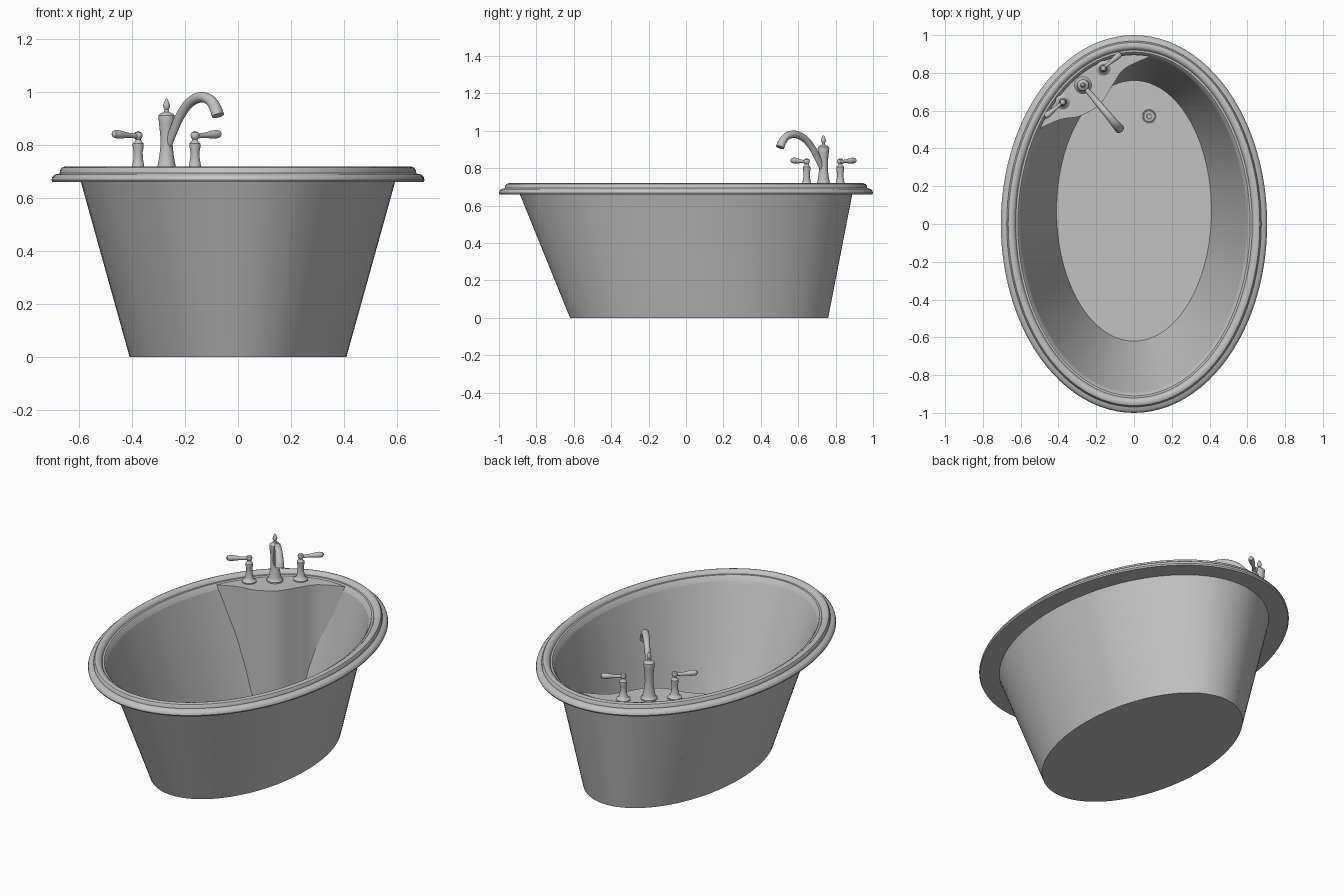
import bpy, bmesh, math
from mathutils import Vector, Matrix

cube = bpy.data.objects.get("Cube")
if cube:
    bpy.data.objects.remove(cube, do_unlink=True)

# One plain grey finish for everything
GREY = (0.54, 0.54, 0.54, 1.0)
mat = bpy.data.materials.new("plain grey")
mat.use_nodes = True
mat.diffuse_color = GREY
bsdf = mat.node_tree.nodes["Principled BSDF"]
bsdf.inputs["Base Color"].default_value = GREY
bsdf.inputs["Roughness"].default_value = 0.5


def loft(name, rings, ring_closed=True, loop=False, cap_start=False, cap_end=False, angle=35):
    """Skin a list of equally long point rows into one object."""
    bm = bmesh.new()
    rows = [[bm.verts.new(p) for p in ring] for ring in rings]
    n = len(rows[0])
    pairs = list(zip(rows, rows[1:])) + ([(rows[-1], rows[0])] if loop else [])
    for a, b in pairs:
        for i in range(n if ring_closed else n - 1):
            j = (i + 1) % n
            bm.faces.new((a[i], a[j], b[j], b[i]))
    if cap_start:
        bm.faces.new(rows[0])
    if cap_end:
        bm.faces.new(rows[-1])
    bmesh.ops.remove_doubles(bm, verts=bm.verts, dist=1e-5)
    bmesh.ops.recalc_face_normals(bm, faces=bm.faces)
    mesh = bpy.data.meshes.new(name)
    bm.to_mesh(mesh)
    bm.free()
    mesh.shade_smooth()
    mesh.set_sharp_from_angle(angle=math.radians(angle))
    mesh.materials.append(mat)
    obj = bpy.data.objects.new(name, mesh)
    bpy.context.collection.objects.link(obj)
    return obj


def ellipse(rx, ry, z, cy=0.0, n=96):
    return [Vector((rx * math.cos(2 * math.pi * i / n), cy + ry * math.sin(2 * math.pi * i / n), z))
            for i in range(n)]


def lathe(name, profile, matrix, n=24):
    rings = [[matrix @ p for p in ellipse(r, r, z, n=n)] for r, z in profile]
    return loft(name, rings, cap_start=True, cap_end=True)


def smooth_path(pts, steps):
    """Catmull-Rom curve through the points."""
    pts = [Vector(p) for p in pts]
    pts = [2 * pts[0] - pts[1]] + pts + [2 * pts[-1] - pts[-2]]
    out = []
    for a, b, c, d in zip(pts, pts[1:], pts[2:], pts[3:]):
        for k in range(steps):
            t = k / steps
            out.append(0.5 * (2 * b + (c - a) * t + (2 * a - 5 * b + 4 * c - d) * t * t
                              + (3 * b - a - 3 * c + d) * t ** 3))
    return out + [pts[-2]]


# Tub wall: an ellipse that widens and shifts as it rises
def wall_size(z):
    t = z / 0.665
    return 0.41 + 0.185 * t, 0.69 + 0.20 * t, 0.07 * (1 - t)


def wall_ring(z):
    rx, ry, cy = wall_size(z)
    return ellipse(rx, ry, z, cy)


loft("tub_shell", [wall_ring(0.67 * i / 6) for i in range(7)], cap_start=True)

# Rolled rim: (distance in from the outer edge, height)
rim = [(0.004, 0.66), (0, 0.668), (0.003, 0.68), (0.012, 0.689), (0.027, 0.692),
       (0.031, 0.694), (0.032, 0.704), (0.039, 0.715), (0.052, 0.72), (0.066, 0.717),
       (0.075, 0.709), (0.079, 0.70), (0.09, 0.70), (0.096, 0.695), (0.111, 0.66)]
loft("rim", [ellipse(0.705 - d, 1.0 - d, z) for d, z in rim], loop=True)

# Corner deck with a wavy front edge, and the panel that drops from it to the floor
DECK_Z = 0.697
edge = smooth_path([(-0.60, 0.45), (-0.51, 0.50), (-0.39, 0.553), (-0.285, 0.572), (-0.18, 0.635),
                    (-0.11, 0.74), (-0.045, 0.825), (0.11, 0.895), (0.22, 0.93)], 40)


def edge_inside(z, n=40):
    """The part of the deck edge lying inside the tub wall at height z."""
    rx, ry, cy = wall_size(z)
    inside = [p for p in edge if (p.x / rx) ** 2 + ((p.y - cy) / ry) ** 2 <= 1]
    last = len(inside) - 1
    return [Vector((*inside[round(last * i / n)], z)) for i in range(n + 1)]


front = edge_inside(DECK_Z)
rx, ry, cy = wall_size(DECK_Z)
a0, a1 = [math.atan2((p.y - cy) / ry, p.x / rx) for p in (front[0], front[-1])]
back = []
for i in range(len(front)):
    a = a0 + (a1 - a0) * i / (len(front) - 1)
    back.append(Vector((rx * math.cos(a), cy + ry * math.sin(a), DECK_Z)))
loft("tap_deck", [front, back], ring_closed=False)
loft("deck_panel", [edge_inside(DECK_Z * (1 - i / 24) + 0.001 * i / 24) for i in range(25)],
     ring_closed=False)

# Drain on the floor
lathe("drain", [(0.052, 0), (0.052, 0.004), (0.036, 0.004), (0.034, 0.002), (0.030, 0.002),
                (0.028, 0.006), (0.014, 0.007), (0.012, 0.005), (0.002, 0.005)],
      Matrix.Translation((0.08, 0.57, 0.001)), 32)

# Tap body with finial
TAP = Vector((-0.27, 0.735, 0))
ACROSS = Vector((0.767, 0.641, 0))     # along the row of taps
OUT = Vector((0.641, -0.767, 0))       # toward the middle of the tub
lathe("tap_body", [(0.045, 0.695), (0.045, 0.704), (0.038, 0.71), (0.034, 0.722), (0.027, 0.76),
                   (0.023, 0.80), (0.024, 0.84), (0.029, 0.885), (0.031, 0.905), (0.030, 0.913),
                   (0.022, 0.92), (0.010, 0.925), (0.007, 0.934), (0.012, 0.943),
                   (0.013, 0.952), (0.008, 0.964), (0.005, 0.973), (0.001, 0.976)],
      Matrix.Translation(TAP))

# Arched spout, widening toward its mouth
arc = smooth_path([(0.0, 0.79), (0.035, 0.845), (0.075, 0.905), (0.13, 0.957), (0.195, 0.981),
                   (0.25, 0.973), (0.285, 0.945), (0.303, 0.912)], 6)
rings = []
for i, p in enumerate(arc):
    tan = (arc[min(i + 1, len(arc) - 1)] - arc[max(i - 1, 0)]).normalized()
    t = i / (len(arc) - 1)
    wide, deep = 0.011 + 0.014 * t, 0.018 + 0.003 * t
    up = OUT * -tan.y + Vector((0, 0, tan.x))
    centre = TAP + OUT * p.x + Vector((0, 0, p.y))
    rings.append([centre + ACROSS * wide * math.cos(2 * math.pi * k / 20)
                  + up * deep * math.sin(2 * math.pi * k / 20) for k in range(20)])
loft("spout", rings, cap_start=True, cap_end=True)

# Two lever handles, mirrored about the spout
stem = [(0.040, 0.695), (0.040, 0.703), (0.030, 0.709), (0.023, 0.72), (0.018, 0.75), (0.017, 0.775),
        (0.021, 0.795), (0.021, 0.806), (0.013, 0.814), (0.010, 0.822), (0.015, 0.829),
        (0.017, 0.838), (0.013, 0.848), (0.002, 0.853)]
lever = [(0.010, 0), (0.009, 0.03), (0.010, 0.05), (0.015, 0.085), (0.016, 0.105),
         (0.013, 0.12), (0.003, 0.126)]
for side, label in ((-1, "right"), (1, "left")):
    pos = TAP + ACROSS * 0.14 * side
    lathe(label + "_handle_stem", stem, Matrix.Translation(pos))
    aim = (ACROSS * side + Vector((0, 0, 0.07))).to_track_quat('Z', 'Y').to_matrix().to_4x4()
    lathe(label + "_handle_lever", lever,
          Matrix.Translation(pos + Vector((0, 0, 0.834))) @ aim, 16)
